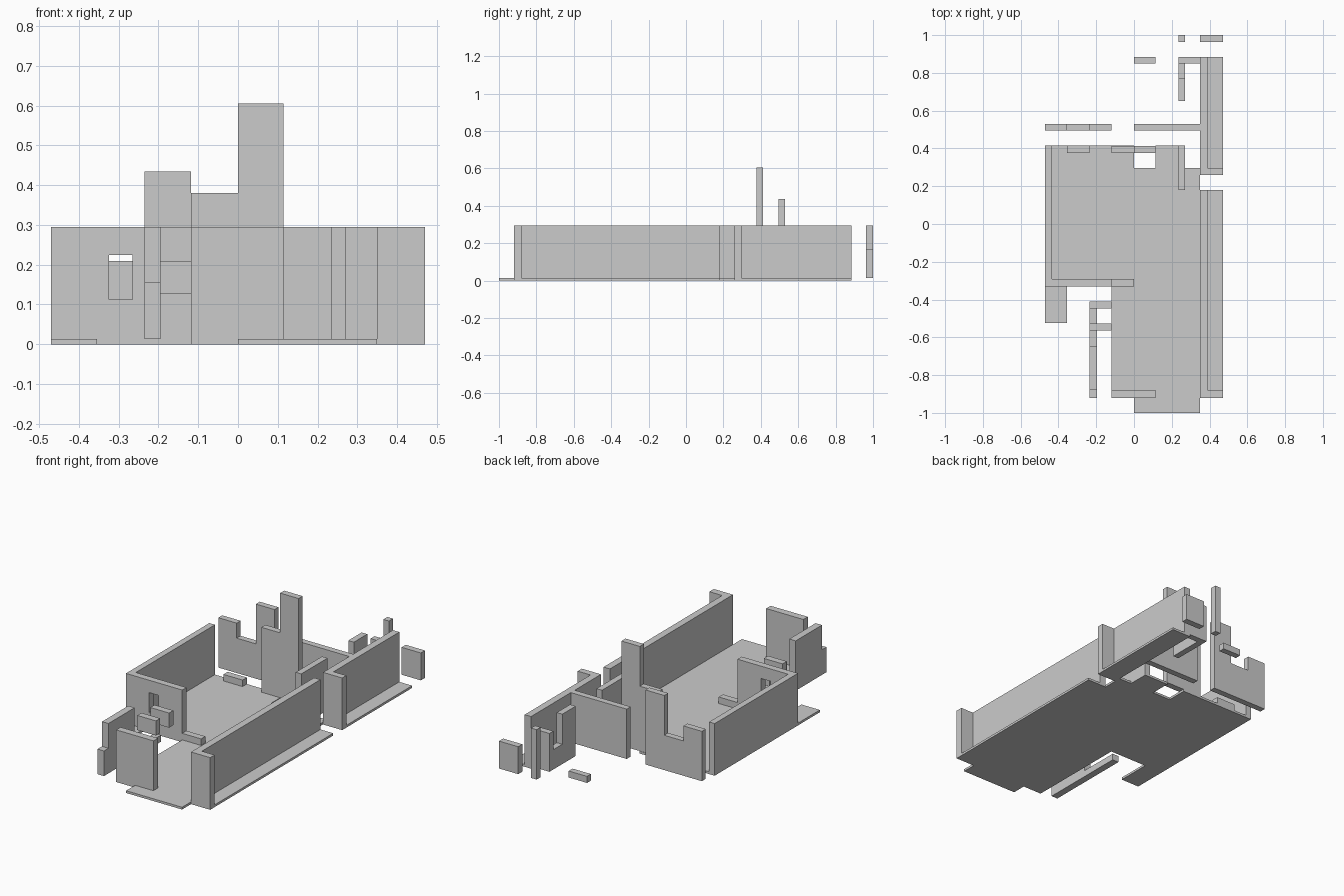
import bpy, bmesh

if "Cube" in bpy.data.objects:
    bpy.data.objects.remove(bpy.data.objects["Cube"])

FLOOR = 0.013   # slab thickness, walls start on top of it
FULL = 0.295    # normal wall height
LOW = 0.05      # broken stub height


def make_mesh(name, bm):
    bmesh.ops.recalc_face_normals(bm, faces=bm.faces)
    mesh = bpy.data.meshes.new(name)
    bm.to_mesh(mesh)
    bm.free()
    obj = bpy.data.objects.new(name, mesh)
    bpy.context.collection.objects.link(obj)
    return obj


def prism(name, outline, axis, lo, hi):
    """Extrude a closed 2D outline along axis x, y or z from lo to hi."""
    place = {'x': lambda a, b, t: (t, a, b),
             'y': lambda a, b, t: (a, t, b),
             'z': lambda a, b, t: (a, b, t)}[axis]
    bm = bmesh.new()
    bottom = [bm.verts.new(place(a, b, lo)) for a, b in outline]
    top = [bm.verts.new(place(a, b, hi)) for a, b in outline]
    bm.faces.new(bottom)
    bm.faces.new(top)
    n = len(outline)
    for i in range(n):
        j = (i + 1) % n
        bm.faces.new((bottom[i], bottom[j], top[j], top[i]))
    return make_mesh(name, bm)


def box(name, x0, x1, y0, y1, z1=FULL, z0=FLOOR):
    return prism(name, [(x0, y0), (x1, y0), (x1, y1), (x0, y1)], 'z', z0, z1)


def stepped_wall(name, axis, lo, hi, steps):
    """Wall with a stepped top; steps = (start, end, height) in order."""
    outline = [(steps[0][0], FLOOR)]
    for a, b, h in steps:
        outline += [(a, h), (b, h)]
    outline.append((steps[-1][1], FLOOR))
    return prism(name, outline, axis, lo, hi)


# floor slabs
prism("main_floor", [
    (0, -1), (0.35, -1), (0.35, 0.297), (0.27, 0.297), (0.27, 0.415),
    (0.115, 0.415), (0.115, 0.297), (0, 0.297), (0, 0.415), (-0.47, 0.415),
    (-0.47, -0.525), (-0.355, -0.525), (-0.355, -0.33), (-0.118, -0.33),
    (-0.118, -0.92), (0, -0.92)], 'z', 0, FLOOR)
box("right_floor_front", 0.35, 0.47, -0.92, 0.18, FLOOR, 0)
box("right_floor_back", 0.35, 0.47, 0.26, 0.885, FLOOR, 0)

# right side walls with short outward returns
prism("right_wall_front", [(0.35, -0.92), (0.47, -0.92), (0.47, -0.88),
                           (0.39, -0.88), (0.39, 0.18), (0.35, 0.18)],
      'z', FLOOR, FULL)
prism("right_wall_back", [(0.35, 0.26), (0.47, 0.26), (0.47, 0.297),
                          (0.39, 0.297), (0.39, 0.885), (0.35, 0.885)],
      'z', FLOOR, FULL)

# left room: side wall, and front wall with a window and a low stub
box("left_wall", -0.47, -0.435, -0.292, 0.415)
window_wall = stepped_wall("window_wall", 'y', -0.33, -0.292,
                           [(-0.47, -0.118, FULL), (-0.118, 0, LOW)])
cutter = box("window_cutter", -0.325, -0.265, -0.4, -0.2, 0.225, 0.112)
cutter.hide_render = True
cutter.hide_set(True)
cut = window_wall.modifiers.new("window", 'BOOLEAN')
cut.operation = 'DIFFERENCE'
cut.solver = 'EXACT'
cut.object = cutter
bpy.context.view_layer.update()
evaluated = window_wall.evaluated_get(bpy.context.evaluated_depsgraph_get())
cut_mesh = bpy.data.meshes.new_from_object(evaluated)
window_wall.modifiers.clear()
window_wall.data = cut_mesh
bpy.data.objects.remove(cutter)

# front entrance walls and the floating beams beside them
box("front_wall", -0.118, 0.115, -0.92, -0.88)
stepped_wall("entrance_side_wall", 'x', -0.235, -0.195,
             [(-0.92, -0.88, 0.155), (-0.88, -0.645, FULL), (-0.645, -0.41, LOW)])
for i, y in enumerate((-0.565, -0.448)):
    box(f"entrance_beam_{i + 1}", -0.235, -0.118, y, y + 0.038, 0.21, 0.127)

# inner back row: stub, tall chimney wall and short side wall
box("inner_stub", -0.355, -0.235, 0.377, 0.415, LOW)
stepped_wall("chimney_wall", 'y', 0.377, 0.413,
             [(-0.118, 0, 0.38), (0, 0.115, 0.605)])
box("inner_side_wall", 0.235, 0.27, 0.18, 0.415)

# outer back row
stepped_wall("back_left_wall", 'y', 0.495, 0.53,
             [(-0.47, -0.355, FULL), (-0.355, -0.235, 0.21), (-0.235, -0.118, 0.435)])
box("back_right_wall", 0, 0.35, 0.495, 0.53)

# rear ruin pieces
stepped_wall("rear_side_wall", 'x', 0.235, 0.27,
             [(0.65, 0.77, FULL), (0.77, 0.85, 0.125)])
box("rear_cross_wall", 0.235, 0.35, 0.85, 0.885, 0.23)
box("rear_stub", 0, 0.115, 0.85, 0.885, LOW)
box("rear_post", 0.235, 0.27, 0.963, 1.0)
box("rear_block", 0.35, 0.47, 0.963, 1.0, 0.168)
